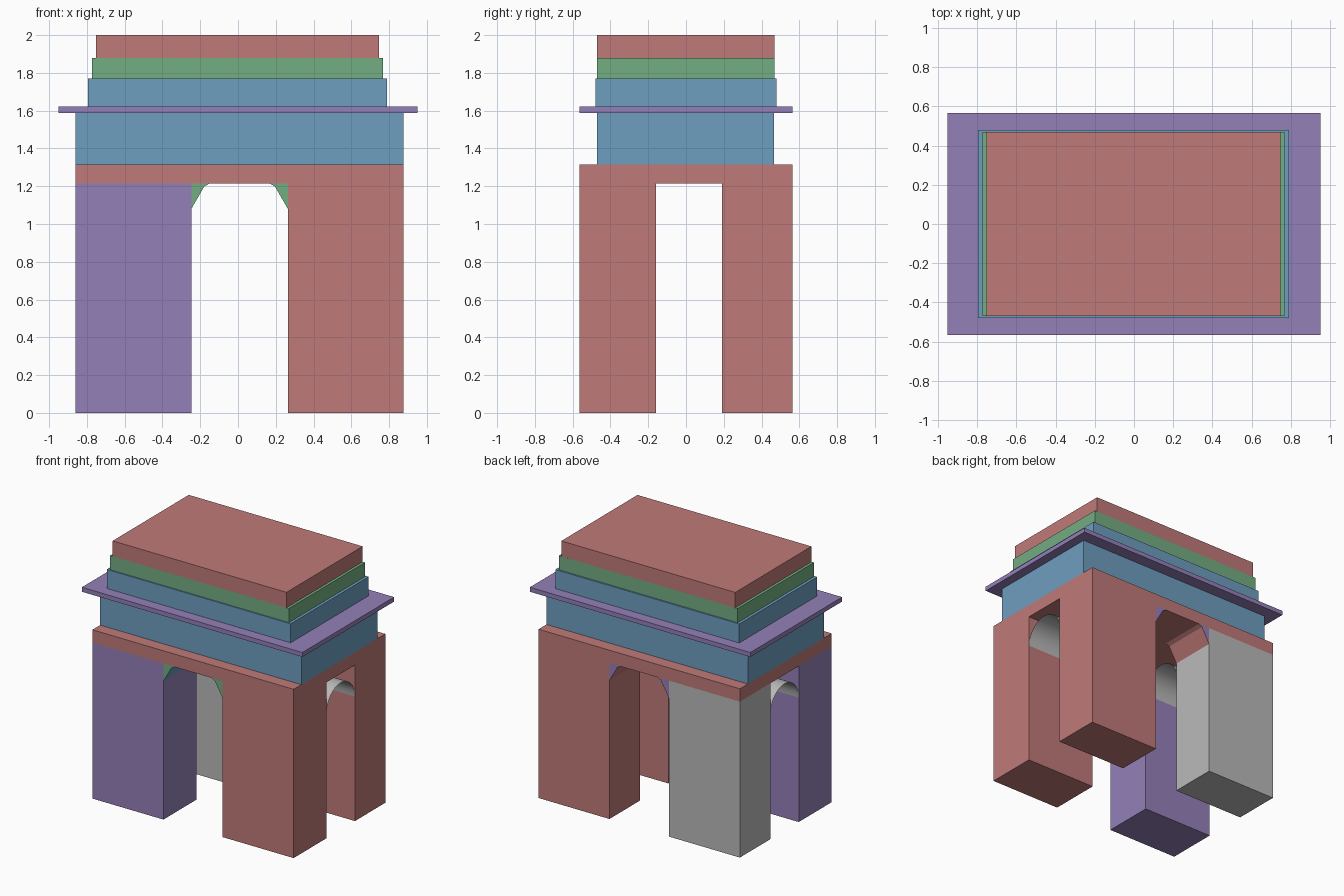
import bpy, bmesh, math

cube = bpy.data.objects.get("Cube")
if cube:
    bpy.data.objects.remove(cube, do_unlink=True)


def material(name, rgb):
    m = bpy.data.materials.new(name)
    m.use_nodes = True
    m.diffuse_color = (*rgb, 1)
    m.node_tree.nodes["Principled BSDF"].inputs["Base Color"].default_value = (*rgb, 1)
    return m


RED = material("dusty red", (0.52, 0.195, 0.188))
PURPLE = material("soft purple", (0.296, 0.216, 0.479))
BLUE = material("sky blue", (0.156, 0.342, 0.527))
GREEN = material("sage green", (0.174, 0.418, 0.223))
GRAY = material("light gray", (0.49, 0.49, 0.49))


def finish(name, bm, *mats):
    mesh = bpy.data.meshes.new(name)
    bm.to_mesh(mesh)
    bm.free()
    for m in mats:
        mesh.materials.append(m)
    obj = bpy.data.objects.new(name, mesh)
    bpy.context.collection.objects.link(obj)
    return obj


def box(name, x, y, z, mat):
    """Box from (min, max) ranges on each axis."""
    bm = bmesh.new()
    bmesh.ops.create_cube(bm, size=1)
    for v in bm.verts:
        for i, (lo, hi) in enumerate((x, y, z)):
            v.co[i] = hi if v.co[i] > 0 else lo
    return finish(name, bm, mat)


# Main dimensions
X_LEFT, X_RIGHT = (-0.86, -0.247), (0.264, 0.875)
Y_FRONT, Y_BACK = (-0.565, -0.16), (0.19, 0.565)
CEILING = 1.215

# Four piers
box("front_right_pier", X_LEFT, Y_FRONT, (0, CEILING), PURPLE)
box("back_right_pier", X_LEFT, Y_BACK, (0, CEILING), GRAY)
box("front_left_pier", X_RIGHT, Y_FRONT, (0, CEILING), RED)
box("back_left_pier", X_RIGHT, Y_BACK, (0, CEILING), RED)

# Lintel and stepped upper tiers
box("lintel", (-0.86, 0.875), (-0.565, 0.565), (CEILING, 1.315), RED)
box("frieze", (-0.86, 0.875), (-0.47, 0.467), (1.315, 1.587), BLUE)
box("cornice", (-0.95, 0.95), (-0.565, 0.565), (1.587, 1.622), PURPLE)
box("attic", (-0.795, 0.79), (-0.48, 0.48), (1.622, 1.77), BLUE)
box("attic_band", (-0.773, 0.768), (-0.47, 0.468), (1.77, 1.88), GREEN)
box("roof_block", (-0.752, 0.747), (-0.47, 0.468), (1.88, 2.0), RED)


def haunch(name, side, y, face_mat, vault_mat):
    """Corner prism that shapes one shoulder of the main arch."""
    cx = 0.0085
    profile = [(0.2555, 1.08), (0.2555, CEILING), (0.158, CEILING), (0.187, 1.199)]
    bm = bmesh.new()
    verts = [bm.verts.new((cx + side * px, y[0], pz)) for px, pz in profile]
    face = bm.faces.new(verts)
    ext = bmesh.ops.extrude_face_region(bm, geom=[face])
    for v in ext["geom"]:
        if isinstance(v, bmesh.types.BMVert):
            v.co.y = y[1]
    bmesh.ops.recalc_face_normals(bm, faces=bm.faces)
    # End faces take the wall colour, the curved underside the vault colour
    for f in bm.faces:
        f.material_index = 0 if abs(f.normal.y) > 0.5 else 1
    finish(name, bm, face_mat, vault_mat)


# Shoulders of the main arch, in the front and back openings
for side, label in ((-1, "right"), (1, "left")):
    haunch("front_arch_haunch_" + label, side, Y_FRONT, GREEN, BLUE)
    haunch("back_arch_haunch_" + label, side, Y_BACK, PURPLE, RED)


def side_vault(name, x):
    """Thin half-round vault over a side passage."""
    cy, radius, spring, steps = 0.015, 0.175, 0.97, 16
    bm = bmesh.new()
    rows = []
    for i in range(steps + 1):
        a = math.pi * i / steps
        p = (cy + radius * math.cos(a), spring + radius * math.sin(a))
        rows.append([bm.verts.new((px, *p)) for px in x])
    for a, b in zip(rows, rows[1:]):
        f = bm.faces.new((a[0], b[0], b[1], a[1]))
        f.smooth = True
    bm.normal_update()
    # Face the surface down into the passage
    if bm.faces[:][steps // 2].normal.z > 0:
        bmesh.ops.reverse_faces(bm, faces=bm.faces[:])
    finish(name, bm, GRAY)


side_vault("right_side_vault", X_LEFT)
side_vault("left_side_vault", X_RIGHT)
